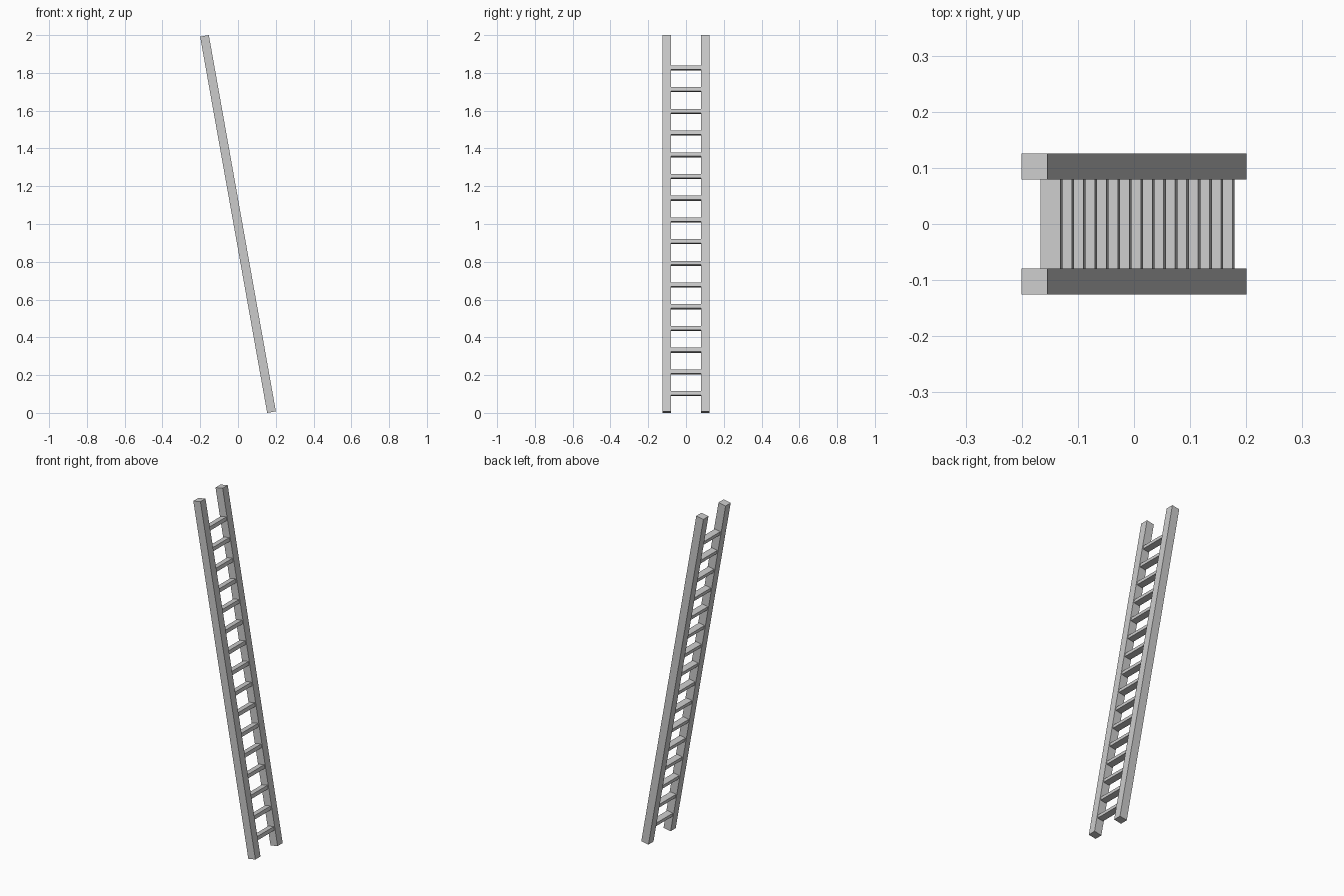
import bpy
from math import radians, cos, tan

if "Cube" in bpy.data.objects:
    bpy.data.objects.remove(bpy.data.objects["Cube"])

LEAN = radians(10.1)       # ladder leans towards -x
RAIL = 0.0467              # square rail section
LENGTH = 2.0235
INNER = 0.079              # half gap between rails
RUNGS = 16
RUNG_LOW, RUNG_HIGH = 0.102, 1.826


def leaning_box(name, size, y, z):
    """Box tilted with the ladder, centred on the ladder axis at height z."""
    x = -(z - 1.0) * tan(LEAN)
    bpy.ops.mesh.primitive_cube_add(size=1, location=(x, y, z), rotation=(0, -LEAN, 0))
    ob = bpy.context.object
    ob.name = name
    ob.scale = size
    bpy.ops.object.transform_apply(location=False, rotation=False, scale=True)
    return ob


# side rails
for name, side in (("front_rail", -1), ("back_rail", 1)):
    leaning_box(name, (RAIL, RAIL, LENGTH), side * (INNER + RAIL / 2), 1.0)

# evenly spaced flat rungs between the rails
step = (RUNG_HIGH - RUNG_LOW) / (RUNGS - 1)
for i in range(RUNGS):
    leaning_box(f"rung_{i + 1}", (0.036, 2 * INNER, 0.021), 0, RUNG_LOW + i * step)
